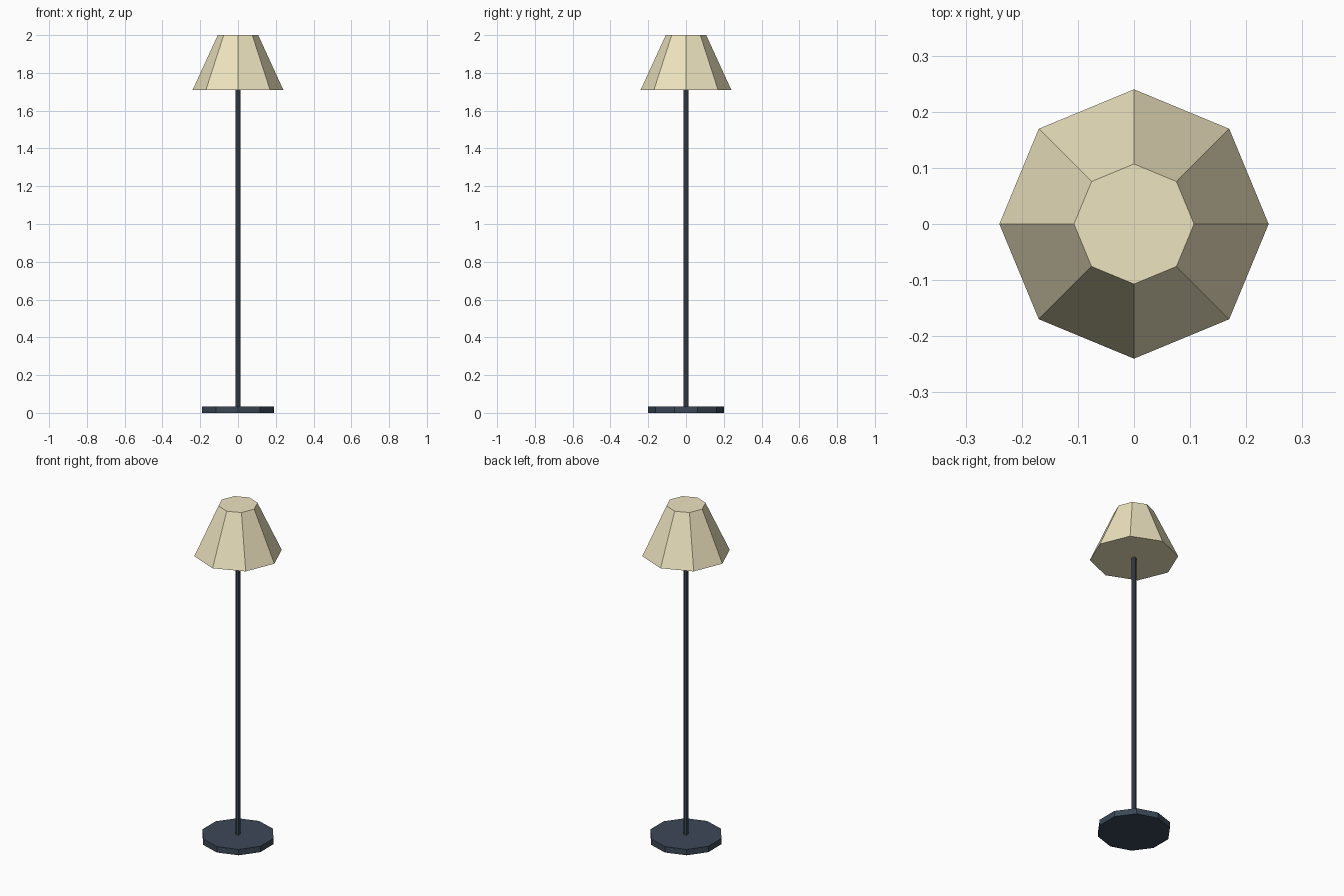
import bpy

if "Cube" in bpy.data.objects:
    bpy.data.objects.remove(bpy.data.objects["Cube"])


def material(name, color):
    m = bpy.data.materials.new(name)
    m.diffuse_color = (*color, 1.0)
    m.use_nodes = True
    m.node_tree.nodes["Principled BSDF"].inputs["Base Color"].default_value = m.diffuse_color
    return m


def frustum(name, sides, r_bottom, r_top, z0, z1, mat):
    bpy.ops.mesh.primitive_cone_add(
        vertices=sides, radius1=r_bottom, radius2=r_top,
        depth=z1 - z0, location=(0, 0, (z0 + z1) / 2))
    obj = bpy.context.object
    obj.name = name
    obj.data.materials.append(mat)
    return obj


metal = material("dark_metal", (0.045, 0.065, 0.095))
fabric = material("cream_fabric", (0.85, 0.77, 0.52))

# Ten-sided foot, thin pole, eight-sided closed shade
frustum("base", 10, 0.20, 0.20, 0.0, 0.035, metal)
frustum("pole", 8, 0.014, 0.014, 0.03, 1.715, metal)
frustum("shade", 8, 0.24, 0.107, 1.71, 2.0, fabric)
